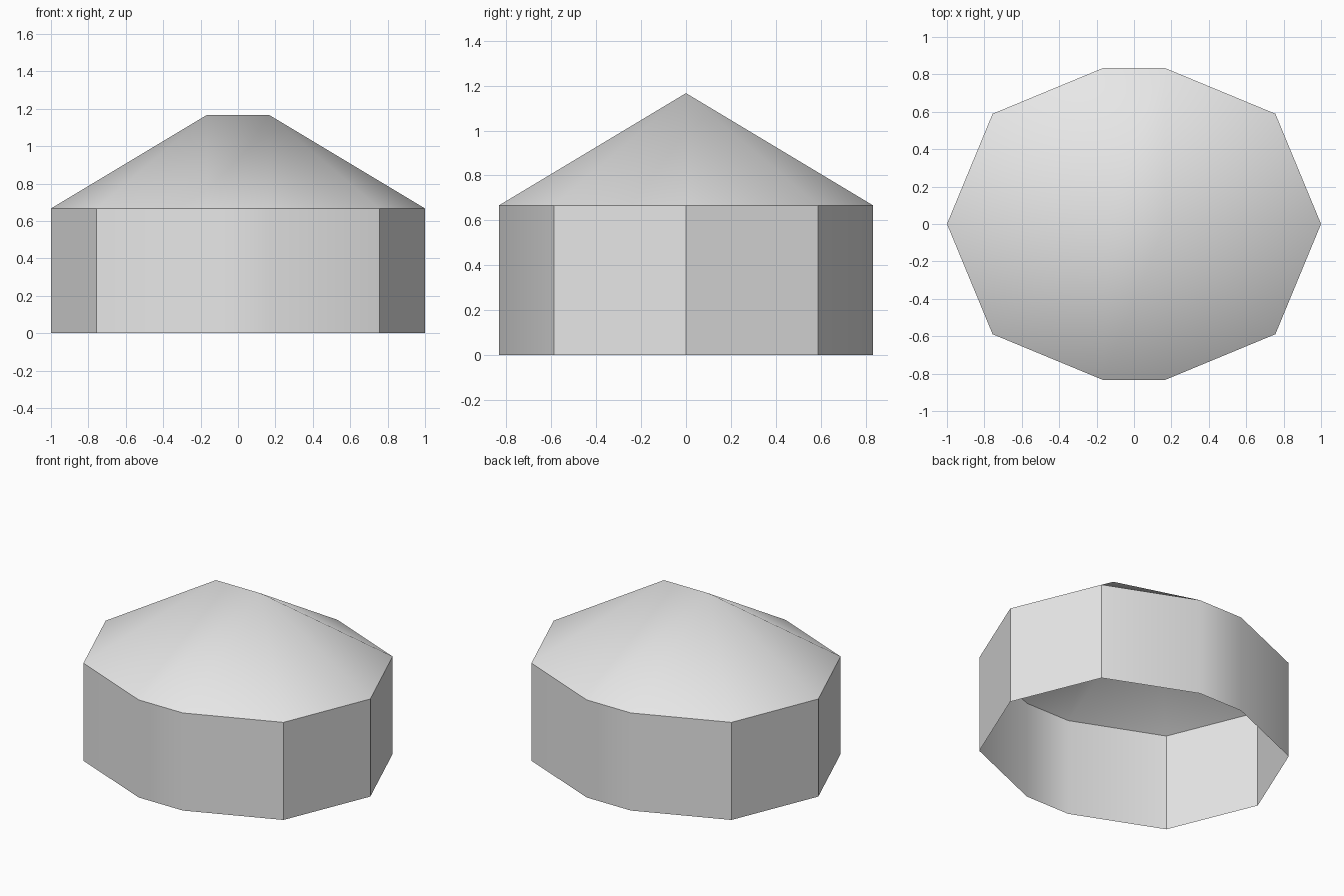
import bpy, bmesh, math
from mathutils import Vector

cube = bpy.data.objects.get("Cube")
if cube:
    bpy.data.objects.remove(cube, do_unlink=True)

RADIUS = 5 / 6        # octagon radius of each rounded end
HALF_RIDGE = 1 / 6    # half the length of the ridge
EAVE, PEAK = 2 / 3, 7 / 6

canvas = bpy.data.materials.new("light_grey")
canvas.use_nodes = True
grey = (0.8, 0.8, 0.8, 1)
canvas.diffuse_color = grey
canvas.node_tree.nodes["Principled BSDF"].inputs["Base Color"].default_value = grey


def outline(z):
    """Octagon split in two halves that are pulled apart along x."""
    points = []
    for side in (1, -1):
        for step in range(-2, 3):
            a = math.radians(step * 45)
            points.append(Vector((side * (HALF_RIDGE + RADIUS * math.cos(a)),
                                  side * RADIUS * math.sin(a), z)))
    return points


def finish(name, bm):
    mesh = bpy.data.meshes.new(name)
    bm.to_mesh(mesh)
    bm.free()
    obj = bpy.data.objects.new(name, mesh)
    bpy.context.collection.objects.link(obj)
    mesh.materials.append(canvas)
    bpy.ops.object.select_all(action='DESELECT')
    obj.select_set(True)
    bpy.context.view_layer.objects.active = obj
    bpy.ops.object.shade_smooth_by_angle(angle=math.radians(30))
    return obj


# Walls: an open ring without a floor
bm = bmesh.new()
low = [bm.verts.new(p) for p in outline(0)]
high = [bm.verts.new(p) for p in outline(EAVE)]
count = len(low)
for i in range(count):
    j = (i + 1) % count
    bm.faces.new((low[i], low[j], high[j], high[i]))
finish("walls", bm)

# Roof: triangles fan to each ridge end, sloping panels join them
bm = bmesh.new()
eave = [bm.verts.new(p) for p in outline(EAVE)]
ridge = [bm.verts.new((s * HALF_RIDGE, 0, PEAK)) for s in (1, -1)]
half = count // 2
for i in range(count):
    j = (i + 1) % count
    a, b = ridge[i // half], ridge[j // half]
    bm.faces.new((eave[i], eave[j], a) if a == b else (eave[i], eave[j], b, a))
finish("roof", bm)
